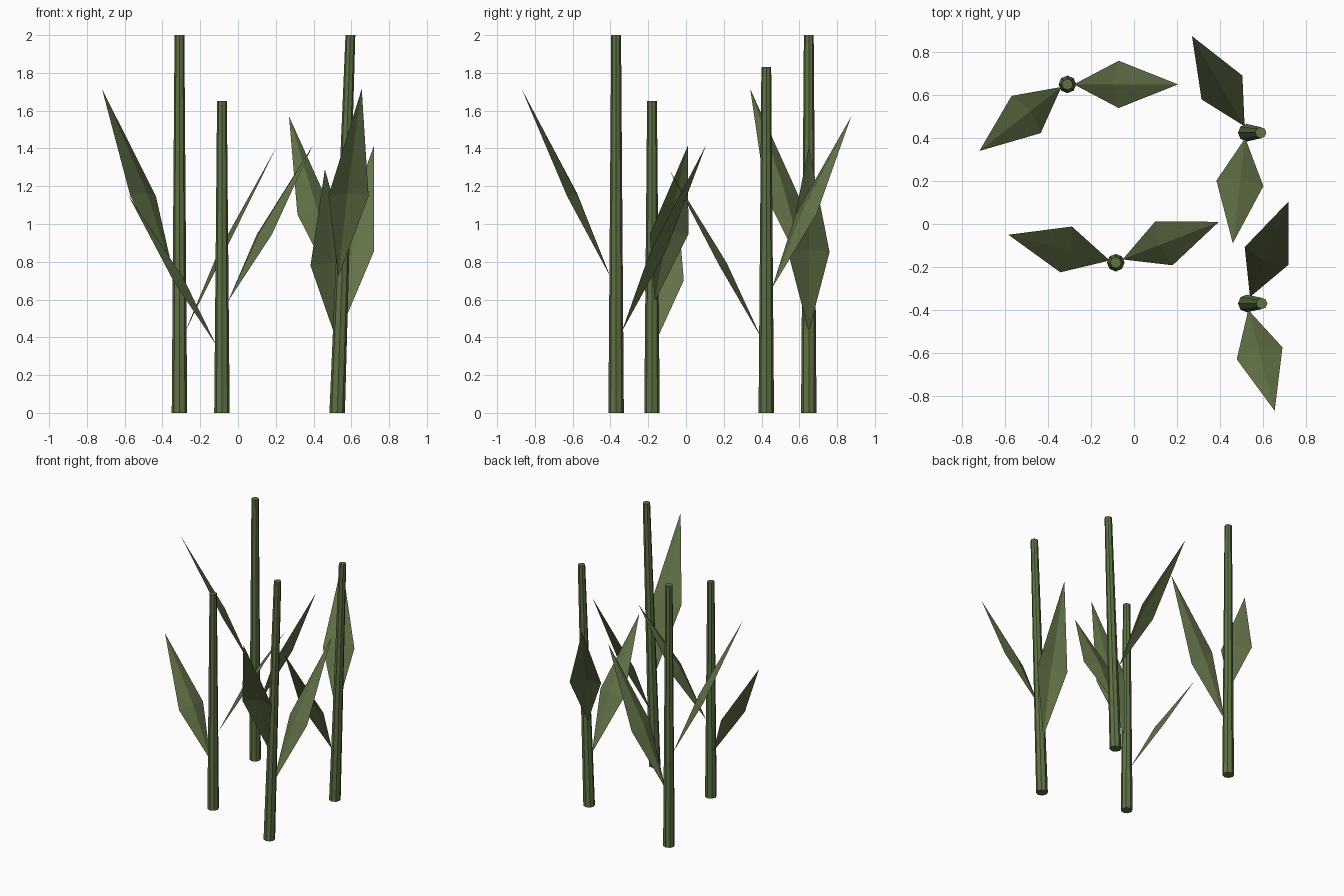
import bpy, bmesh
from mathutils import Vector

if "Cube" in bpy.data.objects:
    bpy.data.objects.remove(bpy.data.objects["Cube"])


def material(name, color):
    m = bpy.data.materials.new(name)
    m.diffuse_color = (*color, 1)
    m.use_nodes = True
    m.node_tree.nodes["Principled BSDF"].inputs["Base Color"].default_value = m.diffuse_color
    return m


STALK = material("stalk_green", (0.115, 0.165, 0.058))
LEAF = material("leaf_green", (0.125, 0.17, 0.065))


def add_object(name, bm, mat):
    mesh = bpy.data.meshes.new(name)
    bm.to_mesh(mesh)
    bm.free()
    mesh.materials.append(mat)
    bpy.context.collection.objects.link(bpy.data.objects.new(name, mesh))


# Tapered eight-sided stalk; the top ring is shifted to lean it
def stalk(name, x, y, height, lean):
    bm = bmesh.new()
    bmesh.ops.create_cone(bm, cap_ends=True, segments=8, radius1=0.041,
                          radius2=0.026, depth=height)
    for v in bm.verts:
        top = v.co.z > 0
        v.co += Vector((x + lean * top, y, height / 2))
    add_object(name, bm, STALK)


# Diamond leaf folded along a raised midrib
def leaf(name, base, tip, half_width=0.11, ridge=0.03):
    base, tip = Vector(base), Vector(tip)
    along = tip - base
    side = along.cross(Vector((0, 0, 1))).normalized() * half_width
    mid = base.lerp(tip, 0.43)
    up = side.cross(along).normalized() * ridge
    if up.z < 0:
        up = -up
    bm = bmesh.new()
    b, l, t, r, c = [bm.verts.new(p) for p in
                     (base, mid + side, tip, mid - side, mid + up)]
    for f in ((b, l, c), (l, t, c), (t, r, c), (r, b, c)):
        bm.faces.new(f)
    bmesh.ops.recalc_face_normals(bm, faces=bm.faces)
    bm.normal_update()
    if bm.faces[:][0].normal.z < 0:
        bmesh.ops.reverse_faces(bm, faces=bm.faces)
    add_object(name, bm, LEAF)


# Each plant: stalk (x, y, height, lean) and its two leaves (base, tip)
PLANTS = {
    "back_left": ((-0.31, 0.65, 2.0, 0),
                  ((-0.338, 0.638, 0.72), (-0.72, 0.34, 1.715)),
                  ((-0.28, 0.65, 0.43), (0.205, 0.65, 1.41))),
    "front_left": ((-0.085, -0.18, 1.65, 0),
                   ((-0.113, -0.17, 0.355), (-0.585, -0.05, 1.16)),
                   ((-0.053, -0.165, 0.59), (0.395, 0.01, 1.415))),
    "back_right": ((0.525, 0.425, 1.83, 0.065),
                   ((0.515, 0.455, 0.66), (0.27, 0.875, 1.57)),
                   ((0.518, 0.40, 0.395), (0.46, -0.09, 1.29))),
    "front_right": ((0.525, -0.37, 2.0, 0.07),
                    ((0.532, -0.40, 0.72), (0.655, -0.87, 1.715)),
                    ((0.54, -0.34, 0.43), (0.72, 0.105, 1.415))),
}

for name, (stem, upper, lower) in PLANTS.items():
    stalk(name + "_stalk", *stem)
    leaf(name + "_first_leaf", *upper)
    leaf(name + "_second_leaf", *lower)
